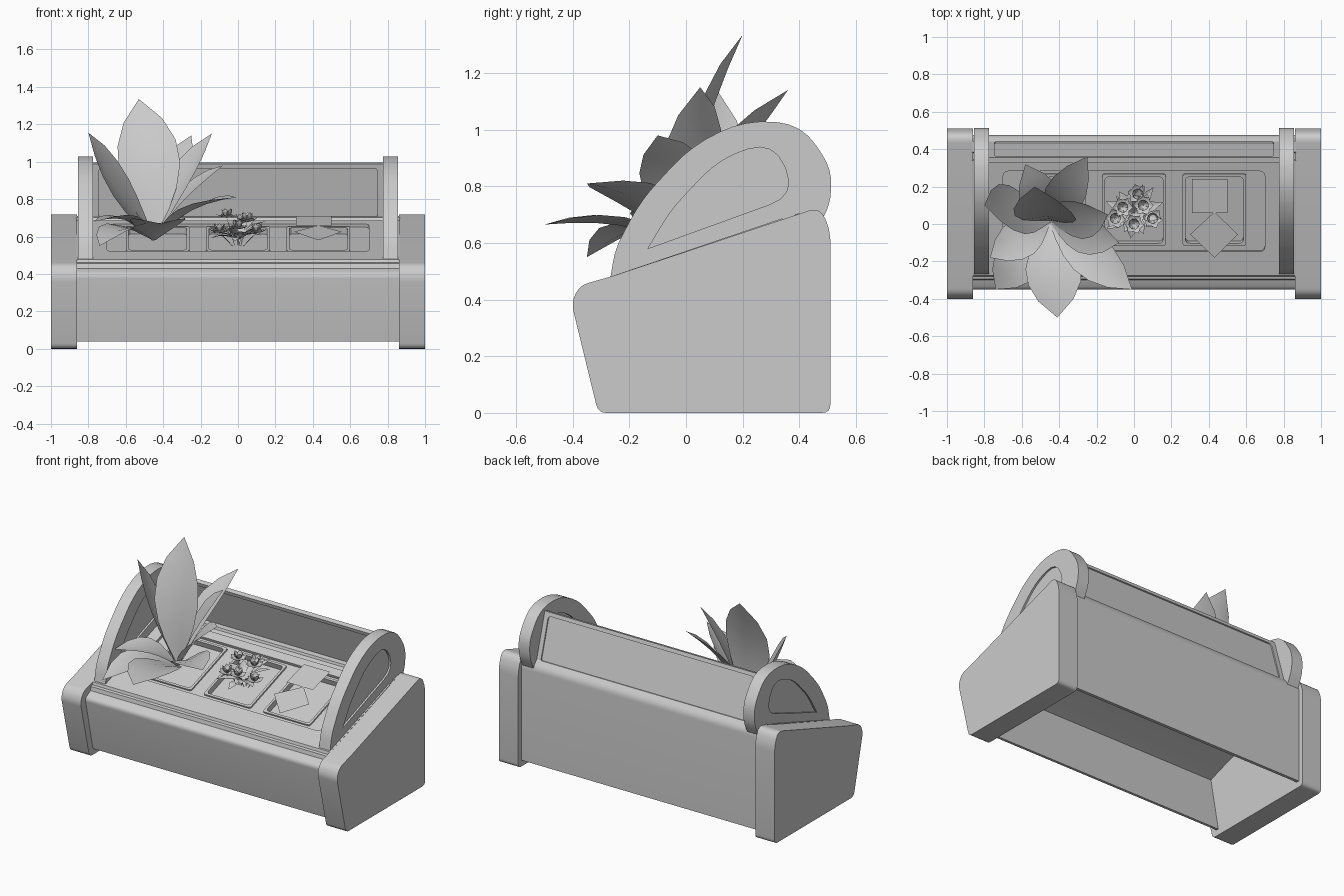
import bpy, bmesh, math, random
from math import sin, cos, pi
from mathutils import Vector, Matrix

random.seed(4)
if "Cube" in bpy.data.objects:
    bpy.data.objects.remove(bpy.data.objects["Cube"])

grey = bpy.data.materials.new("plain grey")
grey.use_nodes = True
TONE = (0.6, 0.6, 0.6, 1)
grey.diffuse_color = TONE
grey.node_tree.nodes["Principled BSDF"].inputs["Base Color"].default_value = TONE

# Frame of the sloping deck: local x, distance along the slope, height above it
SLOPE = math.atan(0.34)
DECK = Matrix.Translation((0, 0.06, 0.592)) @ Matrix.Rotation(SLOPE, 4, 'X')
SIDES = ((1, "left"), (-1, "right"))


def smooth_shade(ob, angle):
    bpy.ops.object.select_all(action='DESELECT')
    ob.select_set(True)
    bpy.context.view_layer.objects.active = ob
    bpy.ops.object.shade_smooth_by_angle(angle=math.radians(angle))


def finish(name, bm, smooth=None):
    bmesh.ops.recalc_face_normals(bm, faces=bm.faces)
    mesh = bpy.data.meshes.new(name)
    bm.to_mesh(mesh)
    bm.free()
    mesh.materials.append(grey)
    ob = bpy.data.objects.new(name, mesh)
    bpy.context.collection.objects.link(ob)
    if smooth:
        smooth_shade(ob, smooth)
    return ob


def rounded(corners, steps=4):
    """Corners are (a, b, radius); round each, never past the middle of an edge."""
    out = []
    for i, (a, b, r) in enumerate(corners):
        p = Vector((a, b))
        if r == 0:
            out.append(p)
            continue
        to_prev = Vector(corners[i - 1][:2]) - p
        to_next = Vector(corners[(i + 1) % len(corners)][:2]) - p
        r = min(r, to_prev.length * 0.48, to_next.length * 0.48)
        before, after = p + to_prev.normalized() * r, p + to_next.normalized() * r
        for k in range(steps + 1):
            t = k / steps
            out.append(before * (1 - t) ** 2 + p * 2 * t * (1 - t) + after * t * t)
    return out


def prism(name, outline, lo, hi, place, smooth=None):
    """Extrude a flat outline from lo to hi; place maps (a, b, depth) to space."""
    bm = bmesh.new()
    rings = [[bm.verts.new(place(a, b, d)) for a, b in outline] for d in (lo, hi)]
    bm.faces.new(rings[0])
    bm.faces.new(rings[1])
    n = len(outline)
    for i in range(n):
        j = (i + 1) % n
        bm.faces.new((rings[0][i], rings[0][j], rings[1][j], rings[1][i]))
    return finish(name, bm, smooth)


def along_x(a, b, d):
    return Vector((d, a, b))


def on_deck(a, b, d):
    return DECK @ Vector((a, b, d))


def rect(x0, x1, y0, y1, r):
    return rounded([(x0, y0, r), (x1, y0, r), (x1, y1, r), (x0, y1, r)])


def cut(ob, cutter):
    cutter.hide_render = True
    mod = ob.modifiers.new("cut", 'BOOLEAN')
    mod.operation = 'DIFFERENCE'
    mod.solver = 'EXACT'
    mod.object = cutter
    bpy.context.view_layer.objects.active = ob
    bpy.ops.object.modifier_apply(modifier=mod.name)
    bpy.data.objects.remove(cutter)


# End cabinets and curved hoods, each hood with side panes sunk in both faces
cabinet = rounded([(-0.31, 0, 0.03), (-0.405, 0.39, 0.05), (-0.375, 0.45, 0.03),
                   (-0.26, 0.483, 0), (0.475, 0.728, 0.1), (0.51, 0.64, 0.04), (0.51, 0, 0.03)])
hood = rounded([(-0.27, 0.46, 0), (-0.25, 0.58, 0.05), (-0.16, 0.75, 0.08), (0.02, 0.945, 0.1),
                (0.21, 1.035, 0.1), (0.41, 1.02, 0.1), (0.515, 0.86, 0.08), (0.51, 0.74, 0.05),
                (0.47, 0.66, 0), (0.3, 0.6, 0)])
pane = rounded([(-0.135, 0.58, 0), (-0.05, 0.72, 0.06), (0.12, 0.9, 0.1),
                (0.31, 0.96, 0.12), (0.39, 0.77, 0.1)])
for s, side in SIDES:
    prism(side + "_cabinet", cabinet, s * 0.86, s, along_x, 30)
    ob = prism(side + "_hood", hood, s * 0.775, s * 0.855, along_x)
    for lo, hi in ((0.843, 0.9), (0.7, 0.787)):
        cut(ob, prism("pane_cutter", pane, s * lo, s * hi, along_x))
    smooth_shade(ob, 30)

# Counter shell: front apron, sloping deck and back wall, thin and open underneath
shell = rounded([(-0.275, 0.04, 0), (-0.355, 0.4, 0.06), (-0.31, 0.425, 0.02), (-0.3, 0.43, 0),
                 (-0.295, 0.455, 0), (-0.28, 0.46, 0), (-0.275, 0.478, 0), (-0.22, 0.497, 0),
                 (0.34, 0.687, 0), (0.345, 0.675, 0), (0.38, 0.687, 0), (0.385, 0.702, 0),
                 (0.44, 0.71, 0), (0.475, 0.67, 0.03), (0.475, 0.04, 0),
                 (0.455, 0.04, 0), (0.455, 0.665, 0), (-0.26, 0.425, 0), (-0.325, 0.4, 0), (-0.258, 0.04, 0)])
counter = prism("counter_shell", shell, -0.865, 0.865, along_x)
cut(counter, prism("tray_cutter", rect(-0.7, 0.7, -0.22, 0.235, 0.03), -0.018, 0.1, on_deck))
POTS = (-0.43, 0, 0.43)
for x in POTS:
    cut(counter, prism("pocket_cutter", rect(x - 0.17, x + 0.17, -0.19, 0.215, 0.015), -0.2, 0.1, on_deck))
smooth_shade(counter, 30)

# Planter boxes hanging in the pockets
for x, label in zip(POTS, ("right", "middle", "left")):
    ob = prism(label + "_planter", rect(x - 0.17, x + 0.17, -0.19, 0.215, 0.015), -0.08, -0.008, on_deck)
    cut(ob, prism("planter_cutter", rect(x - 0.155, x + 0.155, -0.175, 0.2, 0.025), -0.045, 0.1, on_deck))

# Leaning rear panel with a shallow inset on both faces
LEAN = Matrix.Translation((0, 0.43, 0.68)) @ Matrix.Rotation(math.radians(16.5), 4, 'X')


def on_panel(a, b, d):
    return LEAN @ Vector((a, d, b))


panel = prism("rear_panel", rect(-0.78, 0.78, -0.02, 0.325, 0), -0.012, 0.018, on_panel)
for lo, hi in ((-0.05, -0.004), (0.01, 0.05)):
    cut(panel, prism("inset_cutter", rect(-0.745, 0.745, 0.02, 0.3, 0.02), lo, hi, on_panel))


# Leaves: folded blades along a curved midrib, rolled about their length
def leaf(bm, base, tip, width, arch=0.0, roll=0, fold=0.2, steps=6):
    base, tip = Vector(base), Vector(tip)
    axis = tip - base
    side = axis.cross(Vector((0, 0, 1))).normalized()
    bend = side.cross(axis).normalized()
    side = Matrix.Rotation(math.radians(roll), 3, axis) @ side
    up = side.cross(axis).normalized()
    rows = []
    for i in range(steps + 1):
        t = i / steps
        mid = base + axis * t + bend * arch * sin(pi * t)
        w = width / 2 * (0.08 + sin(pi * t ** 1.15) ** 0.9 if i < steps else 0.0)
        lift = up * w * fold
        rows.append([bm.verts.new(mid + side * w * k + lift * abs(k)) for k in (-1, 0, 1)])
    for r, q in zip(rows, rows[1:]):
        for k in (0, 1):
            bm.faces.new((r[k], r[k + 1], q[k + 1], q[k]))
    bmesh.ops.remove_doubles(bm, verts=bm.verts, dist=0.0001)


# Large broad-leaved plant: tip, width, arch and roll of each blade
BLADES = [((-0.53, 0.2, 1.335), 0.31, 0.05, -28), ((-0.8, 0.1, 1.155), 0.27, -0.03, 35),
          ((-0.25, 0.36, 1.14), 0.2, 0.05, 0), ((-0.14, 0.05, 1.15), 0.22, 0.02, 25),
          ((-0.08, -0.1, 0.98), 0.22, 0.03, 25), ((-0.01, -0.35, 0.81), 0.22, 0.05, 10),
          ((-0.41, -0.5, 0.665), 0.28, 0.04, 0), ((-0.74, -0.35, 0.55), 0.24, 0.08, 0),
          ((-0.77, -0.18, 0.68), 0.2, 0.06, 0), ((-0.58, 0.32, 0.95), 0.22, 0.06, 0)]
for i, (tip, width, arch, roll) in enumerate(BLADES):
    bm = bmesh.new()
    leaf(bm, (-0.45, 0.02, 0.58), tip, width, arch, roll)
    finish("broad_leaf_%d" % (i + 1), bm, 40)

# Small flowers: ground leaves, stems and petal whorls
bm = bmesh.new()
for i in range(16):
    a = i * 2.4
    r = random.uniform(0.1, 0.18)
    leaf(bm, (0, 0.06, 0.58), (r * cos(a), 0.06 + r * sin(a), 0.61 + 0.3 * r * sin(a)
                               + random.uniform(0, 0.07)), 0.055, 0.02, steps=3)
finish("flower_leaves", bm)
HEADS = [(-0.06, 0.09, 0.7), (0.05, 0.1, 0.68), (0.0, 0.0, 0.64),
         (-0.1, 0.03, 0.62), (0.1, 0.03, 0.62), (0.02, 0.16, 0.67)]
for i, head in enumerate(HEADS):
    bm = bmesh.new()
    centre = Vector(head)
    leaf(bm, (head[0] * 0.3, 0.06, 0.55), centre, 0.015, steps=2)
    for ring, (reach, rise, count) in enumerate(((0.055, 0.02, 6), (0.03, 0.05, 5))):
        for k in range(count):
            a = 2 * pi * k / count + ring * 0.5 + i
            leaf(bm, centre, centre + Vector((reach * cos(a), reach * sin(a), rise)), 0.038, -0.006, steps=3)
    finish("flower_%d" % (i + 1), bm)


# Two loose cards over the left planter
def card(name, corners):
    bm = bmesh.new()
    bm.faces.new([bm.verts.new(c) for c in corners])
    finish(name, bm)


card("upper_card", [(0.31, 0.06, 0.66), (0.5, 0.06, 0.66), (0.5, 0.24, 0.71), (0.31, 0.24, 0.71)])
card("lower_card", [(0.43, -0.18, 0.58), (0.555, -0.055, 0.625), (0.43, 0.065, 0.66), (0.3, -0.055, 0.625)])
